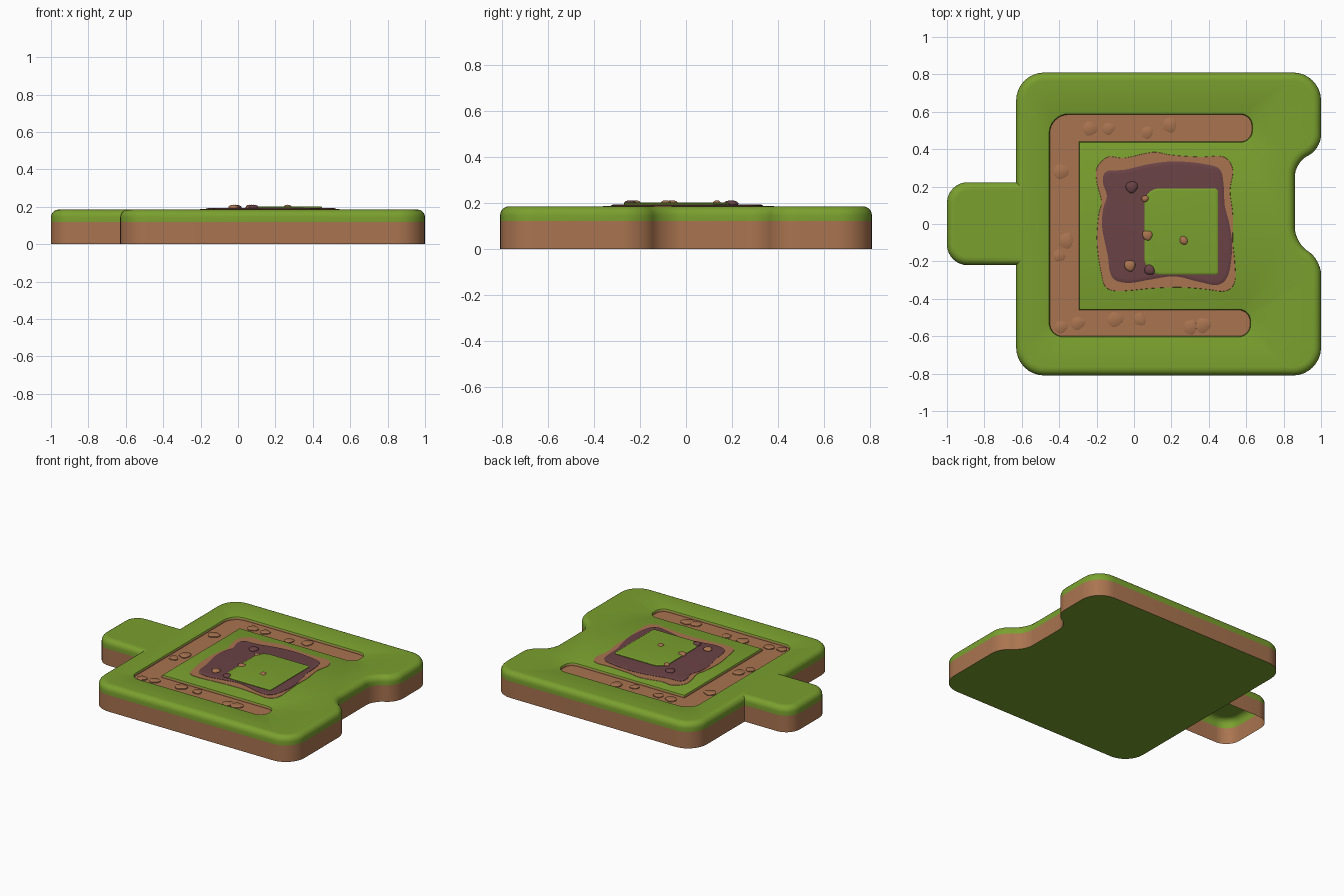
import bpy, bmesh, math, random
from mathutils import Vector

if "Cube" in bpy.data.objects:
    bpy.data.objects.remove(bpy.data.objects["Cube"])

random.seed(4)


def mat(name, rgb):
    m = bpy.data.materials.new(name)
    m.diffuse_color = (*rgb, 1)
    m.use_nodes = True
    m.node_tree.nodes["Principled BSDF"].inputs["Base Color"].default_value = m.diffuse_color
    return m


GREEN = mat("grass green", (0.195, 0.35, 0.028))
BROWN = mat("earth brown", (0.40, 0.175, 0.08))
DARK = mat("dark soil", (0.145, 0.055, 0.06))
TOP = 0.185


def rounded(corners, n=8):
    """Closed outline from (x, y, corner radius) points."""
    out = []
    for i, (x, y, r) in enumerate(corners):
        p = Vector((x, y))
        if r == 0:
            out.append(p)
            continue
        a = p + (Vector(corners[i - 1][:2]) - p).normalized() * r
        b = p + (Vector(corners[(i + 1) % len(corners)][:2]) - p).normalized() * r
        c, d = a.lerp(p, 0.55), b.lerp(p, 0.55)
        for k in range(n + 1):
            t = k / n
            out.append(a * (1 - t)**3 + c * 3 * t * (1 - t)**2
                       + d * 3 * t * t * (1 - t) + b * t**3)
    return out


def spline(pts, n=5):
    """Closed smooth curve through points, returned counter-clockwise."""
    P = [Vector(p) for p in reversed(pts)]
    out = []
    for i in range(len(P)):
        a, b, c, d = (P[(i + k - 1) % len(P)] for k in range(4))
        for k in range(n):
            t = k / n
            out.append(0.5 * (2 * b + (c - a) * t + (2 * a - 5 * b + 4 * c - d) * t * t
                              + (3 * b - a - 3 * c + d) * t**3))
    return out


def inset(poly, d):
    out = []
    for i, p in enumerate(poly):
        e1 = (p - poly[i - 1]).normalized()
        e2 = (poly[(i + 1) % len(poly)] - p).normalized()
        n1, n2 = Vector((-e1.y, e1.x)), Vector((-e2.y, e2.x))
        out.append(p + (n1 + n2) * d / max(0.5, 1 + n1.dot(n2)))
    return out


def loft(bm, poly, levels):
    """Rings at (inset, z, material index of the band leading to it)."""
    rings = []
    for d, z, mi in levels:
        ring = [bm.verts.new((p.x, p.y, z)) for p in inset(poly, d)]
        if rings:
            low, n = rings[-1], len(ring)
            for i in range(n):
                j = (i + 1) % n
                bm.faces.new((low[i], low[j], ring[j], ring[i])).material_index = mi
        rings.append(ring)
    return rings


def finish(bm, name, mats, angle=35):
    me = bpy.data.meshes.new(name)
    bm.to_mesh(me)
    bm.free()
    for m in mats:
        me.materials.append(m)
    ob = bpy.data.objects.new(name, me)
    bpy.context.collection.objects.link(ob)
    bpy.ops.object.select_all(action='DESELECT')
    ob.select_set(True)
    bpy.context.view_layer.objects.active = ob
    bpy.ops.object.shade_smooth_by_angle(angle=math.radians(angle))
    return ob


def plate(name, poly, levels, material):
    bm = bmesh.new()
    rings = loft(bm, poly, [(d, z, 0) for d, z in levels])
    bm.faces.new(rings[-1])
    return finish(bm, name, [material])


# tile body with left tab and right notch
body = rounded([(-0.63, -0.81, 0.15), (1, -0.81, 0.15), (1, -0.19, 0.08),
                (0.86, -0.10, 0.08), (0.86, 0.33, 0.075), (1, 0.40, 0.075),
                (1, 0.81, 0.15), (-0.63, 0.81, 0.15), (-0.63, 0.223, 0),
                (-1, 0.223, 0.11), (-1, -0.22, 0.11), (-0.63, -0.22, 0)])
bm = bmesh.new()
levels = [(0, 0, 0), (0, 0.12, 1), (0, 0.145, 0)]
for k in range(1, 6):
    a = k / 5 * math.pi / 2
    levels.append((0.04 * (1 - math.cos(a)), 0.145 + 0.04 * math.sin(a), 0))
levels.append((0.045, TOP, 0))
rings = loft(bm, body, levels)
# closed underside for the square part only, the tab stays open below
bm.faces.new([v for v in reversed(rings[0]) if v.co.x > -0.6305])

# sunken C-shaped path
path = rounded([(-0.45, -0.60, 0.07), (0.62, -0.60, 0.06), (0.62, -0.46, 0.06),
                (-0.295, -0.46, 0), (-0.295, 0.44, 0), (0.63, 0.44, 0.06),
                (0.63, 0.585, 0.06), (-0.45, 0.585, 0.1)])
groove = loft(bm, path, [(-0.012, TOP, 0), (-0.004, 0.182, 0), (0, 0.176, 0), (0, 0.165, 1)])
bm.faces.new(groove[-1]).material_index = 1

# grass surface between the rim and the path
edges = [bm.edges.get((r[i - 1], r[i])) for r in (rings[-1], groove[0]) for i in range(len(r))]
for f in bmesh.ops.triangle_fill(bm, edges=edges, use_beauty=True)["geom"]:
    if isinstance(f, bmesh.types.BMFace):
        f.normal_update()
        if f.normal.z < 0:
            f.normal_flip()
finish(bm, "tile_body", [GREEN, BROWN])

# flat stones lying in the path
stones = [(-0.39, -0.55), (-0.30, -0.53), (-0.40, -0.17), (-0.365, -0.09), (-0.39, 0.28),
          (-0.235, 0.51), (-0.135, 0.51), (0.07, 0.49), (0.19, 0.53), (-0.10, -0.51),
          (0.03, -0.51), (0.30, -0.55), (0.37, -0.54)]
for i, (x, y) in enumerate(stones):
    r, ph = random.uniform(0.03, 0.042), random.random() * 6
    outline = [Vector((x + r * (1 + 0.12 * math.sin(2 * a + ph)) * math.cos(a),
                       y + r * (1 + 0.12 * math.sin(3 * a + ph)) * math.sin(a)))
               for a in (k * math.tau / 16 for k in range(16))]
    plate(f"path_stone_{i + 1}", outline, [(0, 0.163), (0, 0.171), (0.003, 0.173)], BROWN)

# wavy earth border and soil bed in the middle
border = spline([(-.2, .3), (-.14, .36), (-.05, .355), (.1, .385), (.2, .37), (.35, .36),
                 (.48, .36), (.53, .29), (.515, .18), (.53, .05), (.53, -.1), (.54, -.2),
                 (.54, -.31), (.49, -.36), (.38, -.35), (.25, -.34), (.1, -.345),
                 (-.08, -.36), (-.15, -.34), (-.175, -.27), (-.2, -.1), (-.19, .05),
                 (-.175, .12), (-.2, .22)])
plate("earth_border", border, [(0, TOP - 0.002), (0.002, TOP + 0.002)], BROWN)
soil = spline([(-.15, .28), (-.05, .29), (.08, .32), (.22, .335), (.38, .32), (.46, .29),
               (.48, .2), (.485, .1), (.51, 0), (.525, -.12), (.505, -.27), (.45, -.325),
               (.35, -.31), (.22, -.28), (.1, -.295), (-.02, -.315), (-.1, -.3),
               (-.13, -.25), (-.14, -.17), (-.17, -.02), (-.165, .08), (-.145, .15),
               (-.165, .22)])
plate("soil_bed", soil, [(0, TOP), (0, TOP + 0.004), (0.01, TOP + 0.008), (0.02, TOP + 0.009)], DARK)

# raised grass square
square = rounded([(0.055, -0.27, 0.09), (0.45, -0.27, 0.015), (0.45, 0.19, 0.02),
                  (0.055, 0.19, 0.08)])
plate("grass_square", square, [(0, 0.188), (0, 0.198), (0.005, 0.201), (0.012, 0.202)], GREEN)

# pebbles
pebbles = [(-0.012, 0.198, 0.031, DARK), (0.06, 0.135, 0.018, BROWN), (0.073, -0.06, 0.028, BROWN),
           (0.265, -0.088, 0.024, BROWN), (-0.022, -0.222, 0.03, BROWN), (0.083, -0.245, 0.028, DARK)]
for i, (x, y, r, m) in enumerate(pebbles):
    bm = bmesh.new()
    bmesh.ops.create_icosphere(bm, subdivisions=3, radius=1)
    ph = random.random() * 6
    for v in bm.verts:
        k = r * (1 + 0.08 * math.sin(3 * v.co.x + 2 * v.co.y + ph))
        v.co = Vector((x + v.co.x * k, y + v.co.y * k, 0.197 + v.co.z * 0.014))
    finish(bm, f"pebble_{i + 1}", [m], 60)
